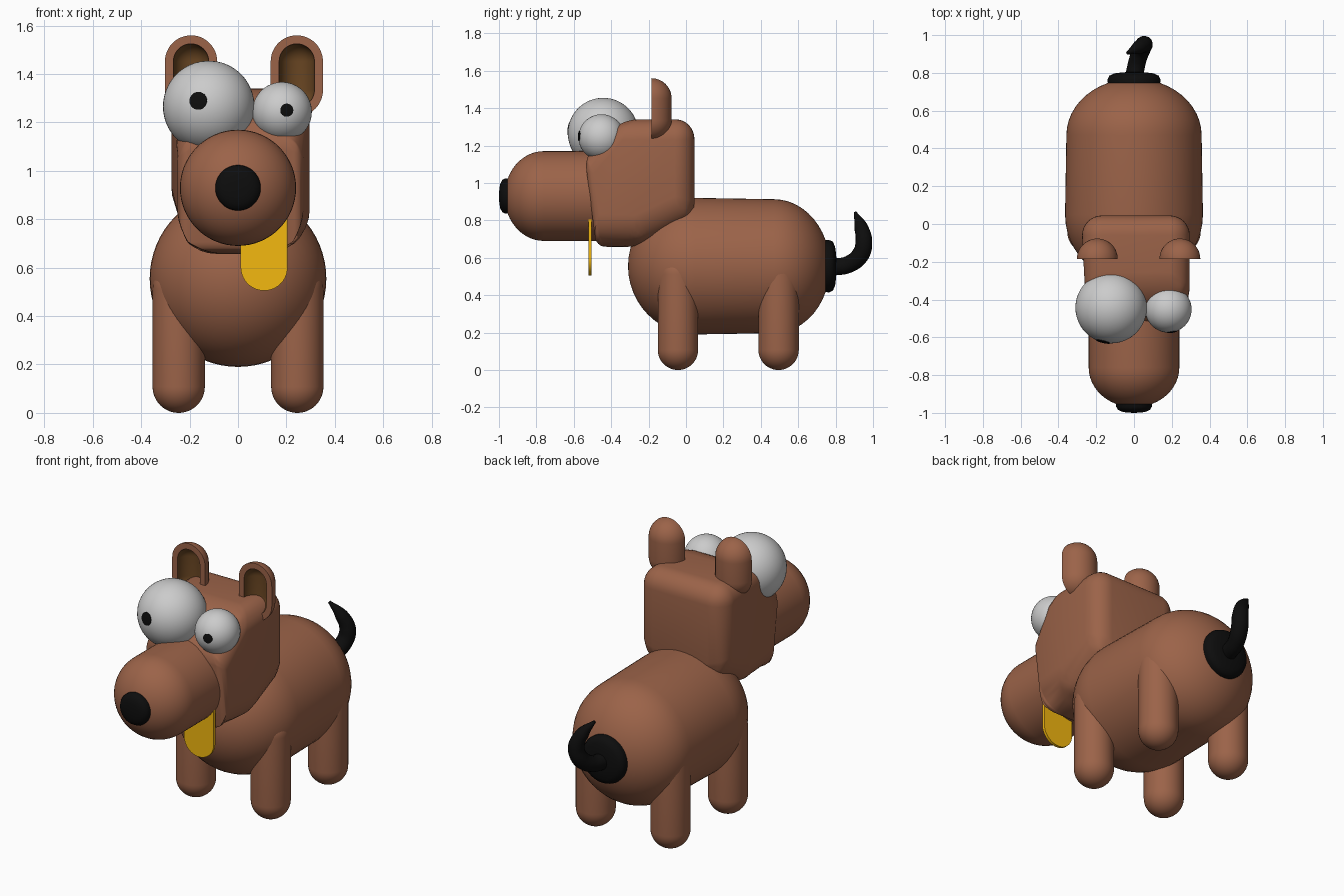
import bpy, bmesh, math
from mathutils import Vector

if "Cube" in bpy.data.objects:
    bpy.data.objects.remove(bpy.data.objects["Cube"])


def material(name, rgb):
    m = bpy.data.materials.new(name)
    m.diffuse_color = (*rgb, 1)
    m.use_nodes = True
    m.node_tree.nodes["Principled BSDF"].inputs["Base Color"].default_value = m.diffuse_color
    return m


BROWN = material("brown", (0.33, 0.125, 0.066))
DARK = material("dark_brown", (0.14, 0.06, 0.016))
BLACK = material("black", (0.004, 0.004, 0.004))
YELLOW = material("yellow", (0.90, 0.48, 0.005))


def finish(name, bm, mats=(), loc=(0, 0, 0)):
    bmesh.ops.recalc_face_normals(bm, faces=bm.faces)
    me = bpy.data.meshes.new(name)
    bm.to_mesh(me)
    bm.free()
    ob = bpy.data.objects.new(name, me)
    ob.location = loc
    bpy.context.collection.objects.link(ob)
    for m in mats:
        me.materials.append(m)
    return ob


def select(ob):
    bpy.ops.object.select_all(action='DESELECT')
    ob.select_set(True)
    bpy.context.view_layer.objects.active = ob


def smooth(ob, angle=40):
    select(ob)
    bpy.ops.object.shade_smooth_by_angle(angle=math.radians(angle))
    return ob


def apply_modifiers(ob):
    select(ob)
    for m in list(ob.modifiers):
        bpy.ops.object.modifier_apply(modifier=m.name)


def dome(base, depth, r, n=12):
    """Quarter-ellipse profile from the rim at base to a pole at base + depth."""
    pts = [(base + depth * math.sin(i / n * math.pi / 2),
            r * math.cos(i / n * math.pi / 2)) for i in range(n)]
    return pts + [(base + depth, 0)]


def lathe(profile, axis='Z', seg=48):
    """Revolve (position, radius) points about an axis; zero radius is a pole."""
    bm = bmesh.new()

    def co(p, r, a):
        u, v = r * math.cos(a), r * math.sin(a)
        return (u, v, p) if axis == 'Z' else (u, p, v)

    rings = []
    for p, r in profile:
        k = 1 if r == 0 else seg
        rings.append([bm.verts.new(co(p, r, 2 * math.pi * i / seg)) for i in range(k)])
    for a, b in zip(rings, rings[1:]):
        for i in range(seg):
            j = (i + 1) % seg
            if len(a) == 1:
                bm.faces.new((a[0], b[i], b[j]))
            elif len(b) == 1:
                bm.faces.new((a[i], a[j], b[0]))
            else:
                bm.faces.new((a[i], a[j], b[j], b[i]))
    return bm


def capsule(z0, z1, r):
    return lathe(dome(z0 + r, -r, r)[::-1] + dome(z1 - r, r, r))


def prism(outline, axis):
    """Span (u, z, half-width) points symmetrically along X (u = y) or Y (u = x)."""
    bm = bmesh.new()

    def ring(s):
        return [bm.verts.new((s * h, u, z) if axis == 'X' else (u, s * h, z)) for u, z, h in outline]

    a, b = ring(-1), ring(1)
    bm.faces.new(a)
    bm.faces.new(b[::-1])
    for i in range(len(a)):
        j = (i + 1) % len(a)
        bm.faces.new((a[i], a[j], b[j], b[i]))
    return bm, a, b


# Body
smooth(finish("body", lathe(dome(0.05, -0.36, 0.365)[::-1] + dome(0.47, 0.30, 0.358), 'Y', 64),
              [BROWN], (0, 0, 0.555)))

# Legs
for end, y in (("front", -0.043), ("back", 0.495)):
    for side, x in (("left", -0.245), ("right", 0.245)):
        smooth(finish(f"{end}_{side}_leg", capsule(0, 0.62, 0.108), [BROWN], (x, y, 0)))

# Head: tapered towards the muzzle, with the underside rounded most
bm, a, b = prism([(-0.54, 1.13, 0.255), (-0.36, 1.34, 0.285), (0.045, 1.34, 0.285),
                  (0.045, 0.79, 0.285), (-0.24, 0.655, 0.285), (-0.48, 0.66, 0.255)], 'X')
weight = bm.edges.layers.float.new("bevel_weight_edge")
for e in bm.edges:
    e[weight] = 0.55
for s in (a, b):
    for i, w in ((0, 0.5), (3, 0.9), (4, 0.9), (5, 0.2)):
        bm.edges.get((s[i], s[(i + 1) % 6]))[weight] = w
for i in (0, 5):
    bm.edges.get((a[i], b[i]))[weight] = 0.25
for s in (a, b):
    bmesh.ops.connect_vert_pair(bm, verts=[s[1], s[4]])
head = finish("head", bm, [BROWN], (0.01, 0, 0))
bev = head.modifiers.new("round", 'BEVEL')
bev.width, bev.segments, bev.limit_method = 0.19, 8, 'WEIGHT'
apply_modifiers(head)
smooth(head)

# Muzzle and nose
smooth(finish("muzzle", lathe([(-0.40, 0), (-0.40, 0.24)] + dome(-0.76, -0.21, 0.24), 'Y', 64),
              [BROWN], (0, 0, 0.93)))
smooth(finish("nose", lathe([(-0.94, 0), (-0.94, 0.094), (-0.968, 0.094), (-0.982, 0.086),
                             (-0.993, 0.066), (-0.998, 0.04), (-1.0, 0)], 'Y'), [BLACK], (0, 0, 0.93)))

# Tongue
arc = [(0.097 * math.cos(t), 0.602 + 0.097 * math.sin(t), 0.008)
       for t in (math.pi + math.pi * i / 20 for i in range(21))]
smooth(finish("tongue", prism(arc + [(0.097, 0.85, 0.008), (-0.097, 0.85, 0.008)], 'Y')[0],
              [YELLOW], (0.108, -0.513, 0)))

# Eyes with pupils set on the eyeball surface
for side, c, r, px, pz, pr in (("left", (-0.121, -0.443, 1.266), 0.189, -0.165, 1.29, 0.037),
                               ("right", (0.182, -0.452, 1.244), 0.123, 0.202, 1.251, 0.027)):
    smooth(finish(f"{side}_eye", lathe(dome(0, -r, r, 16)[::-1] + dome(0, r, r, 16)[1:]), (), c))
    dx, dz = px - c[0], pz - c[2]
    n = Vector((dx, -math.sqrt(r * r - dx * dx - dz * dz), dz)).normalized()
    cap = [(math.sqrt((r + 0.003) ** 2 - q * q), q) for q in (pr * i / 5 for i in range(6))]
    pupil = finish(f"{side}_pupil", lathe(cap + [(cap[-1][0] - 0.01, pr)], seg=32), [BLACK], c)
    pupil.rotation_euler = n.to_track_quat('Z', 'Y').to_euler()
    smooth(pupil)

# Ears: half capsules with a scooped front
for side, x in (("left", -0.194), ("right", 0.243)):
    bm = capsule(1.225, 1.56, 0.108)
    bmesh.ops.bisect_plane(bm, geom=bm.verts[:] + bm.edges[:] + bm.faces[:], dist=1e-4,
                           plane_co=(0, 0, 0), plane_no=(0, 1, 0), clear_inner=True)
    bmesh.ops.holes_fill(bm, edges=[e for e in bm.edges if e.is_boundary])
    ear = finish(f"{side}_ear", bm, [BROWN, DARK], (x, -0.185, 0))
    cutter = finish("ear_scoop", capsule(1.262, 1.525, 0.073), [BROWN, DARK], (x, -0.185, 0))
    for f in cutter.data.polygons:
        f.material_index = 1
    cutter.hide_render = True
    mod = ear.modifiers.new("scoop", 'BOOLEAN')
    mod.operation, mod.solver, mod.object = 'DIFFERENCE', 'EXACT', cutter
    apply_modifiers(ear)
    bpy.data.objects.remove(cutter)
    smooth(ear)

# Tail base and curled tail
smooth(finish("tail_base", lathe([(0.735, 0), (0.735, 0.138), (0.765, 0.14), (0.785, 0.131),
                                  (0.797, 0.105), (0.803, 0.06), (0.805, 0)], 'Y'),
              [BLACK], (0, 0, 0.555)), 60)
path = [(0, 0.78, 0.55, 0.047), (0.02, 0.87, 0.565, 0.046), (0.045, 0.935, 0.62, 0.047),
        (0.053, 0.951, 0.69, 0.045), (0.025, 0.935, 0.765, 0.037), (-0.035, 0.905, 0.842, 0.008)]
cu = bpy.data.curves.new("tail", 'CURVE')
cu.dimensions, cu.bevel_depth, cu.bevel_resolution = '3D', 1.0, 5
cu.use_fill_caps = True
sp = cu.splines.new('BEZIER')
sp.bezier_points.add(len(path) - 1)
for bp, (x, y, z, r) in zip(sp.bezier_points, path):
    bp.co, bp.radius = (x, y, z), r
    bp.handle_left_type = bp.handle_right_type = 'AUTO'
cu.materials.append(BLACK)
tail = bpy.data.objects.new("tail", cu)
bpy.context.collection.objects.link(tail)
select(tail)
bpy.ops.object.convert(target='MESH')
smooth(bpy.context.view_layer.objects.active)
